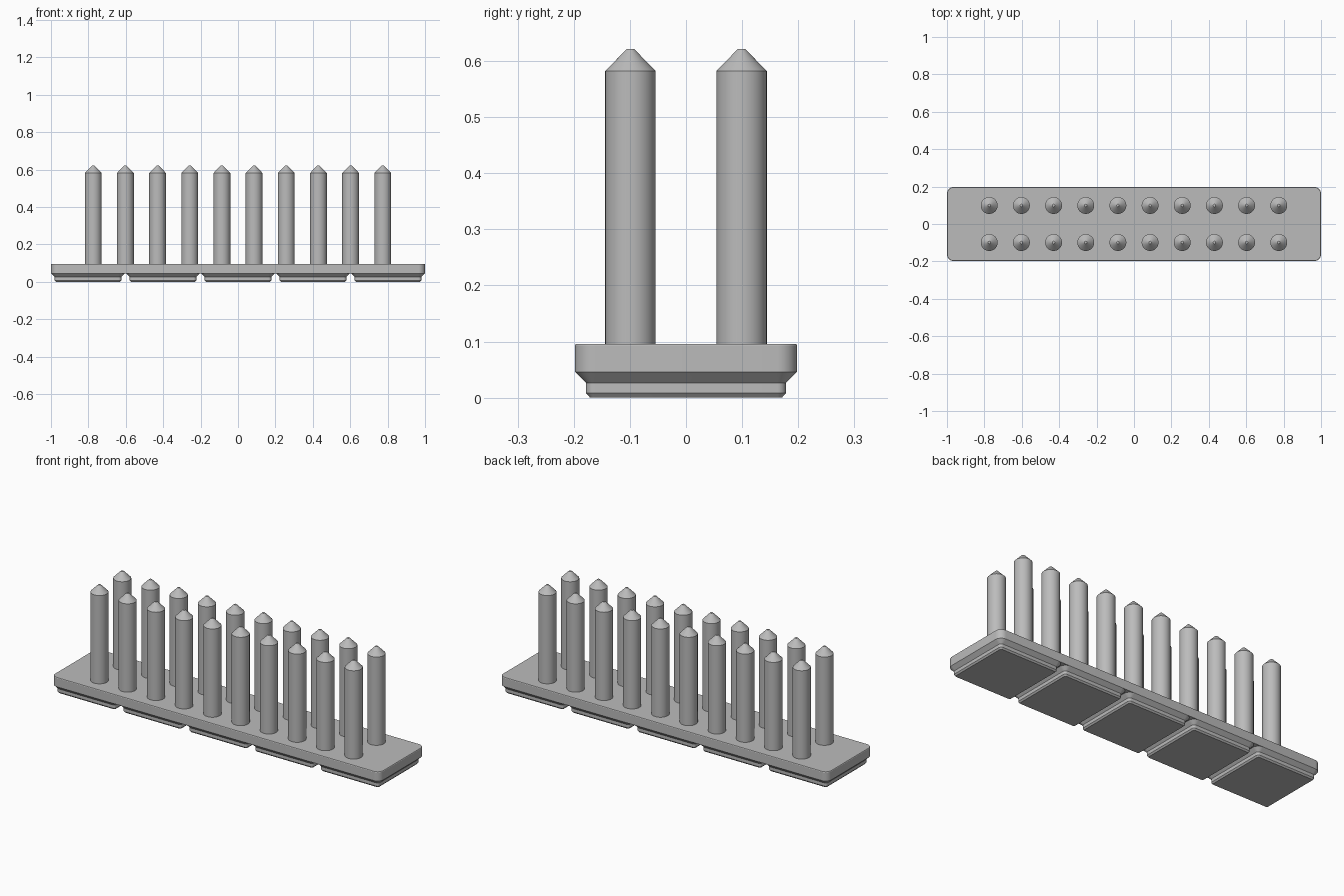
import bpy, bmesh, math

if "Cube" in bpy.data.objects:
    bpy.data.objects.remove(bpy.data.objects["Cube"], do_unlink=True)

grey = bpy.data.materials.new("grey plastic")
grey.use_nodes = True
colour = (0.5, 0.5, 0.5, 1)
grey.diffuse_color = colour
grey.node_tree.nodes["Principled BSDF"].inputs["Base Color"].default_value = colour


def rounded_ring(hx, hy, r, steps=8):
    """Outline of a rounded rectangle, anticlockwise."""
    pts = []
    for q, (sx, sy) in enumerate([(1, 1), (-1, 1), (-1, -1), (1, -1)]):
        for i in range(steps + 1):
            a = (q + i / steps) * math.pi / 2
            pts.append((sx * (hx - r) + r * math.cos(a), sy * (hy - r) + r * math.sin(a)))
    return pts


def round_ring(r, sides=48):
    return [(r * math.cos(2 * math.pi * i / sides), r * math.sin(2 * math.pi * i / sides))
            for i in range(sides)]


def loft(name, rings):
    """Capped solid through (outline, height) rings."""
    bm = bmesh.new()
    loops = [[bm.verts.new((x, y, z)) for x, y in ring] for ring, z in rings]
    for low, high in zip(loops, loops[1:]):
        n = len(low)
        for i in range(n):
            j = (i + 1) % n
            bm.faces.new((low[i], low[j], high[j], high[i]))
    bm.faces.new(loops[0][::-1])
    bm.faces.new(loops[-1])
    mesh = bpy.data.meshes.new(name)
    bm.to_mesh(mesh)
    bm.free()
    mesh.materials.append(grey)
    mesh.shade_smooth()
    mesh.set_sharp_from_angle(angle=math.radians(25))
    return mesh


def place(name, mesh, x=0, y=0):
    obj = bpy.data.objects.new(name, mesh)
    obj.location = (x, y, 0)
    bpy.context.collection.objects.link(obj)


# Base plate with a fine chamfer round its top
base = loft("base_plate", [(rounded_ring(1, 0.198, 0.036), 0.046),
                           (rounded_ring(1, 0.198, 0.036), 0.093),
                           (rounded_ring(0.998, 0.196, 0.034), 0.096)])
place("base_plate", base)

# Five stepped feet
foot = loft("foot", [(rounded_ring(0.171, 0.171, 0.008), 0),
                     (rounded_ring(0.178, 0.178, 0.015), 0.008),
                     (rounded_ring(0.178, 0.178, 0.015), 0.026),
                     (rounded_ring(0.198, 0.198, 0.036), 0.046)])
for i in range(5):
    place(f"foot_{i + 1}", foot, (i - 2) * 0.401)

# Two rows of pegs with tapered tips
peg = loft("peg", [(round_ring(0.045), 0.09), (round_ring(0.045), 0.582),
                   (round_ring(0.007), 0.621)])
for row, y in (("front", -0.099), ("back", 0.099)):
    for i in range(10):
        place(f"{row}_peg_{i + 1}", peg, (i - 4.5) * 0.172, y)
